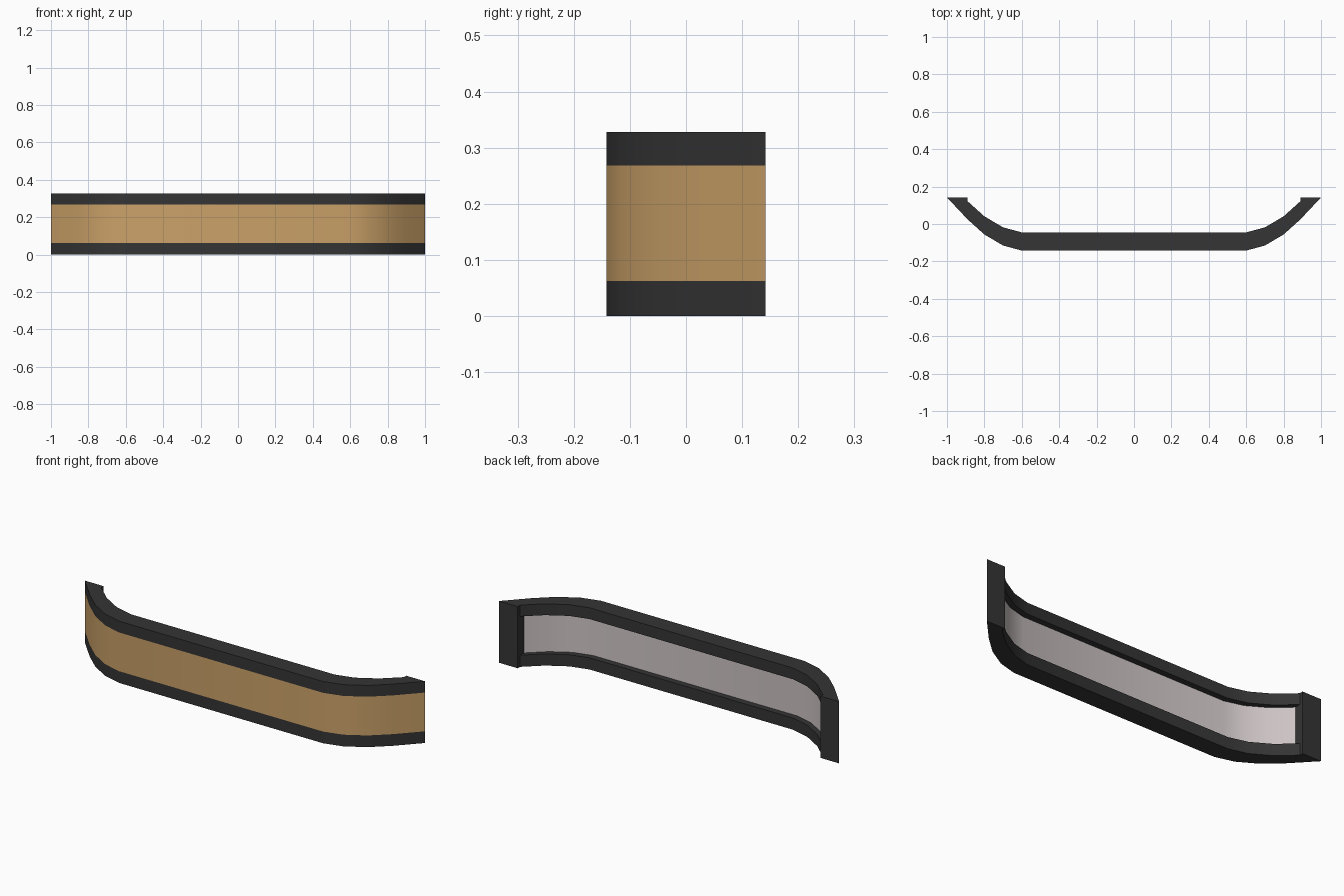
import bpy, bmesh

if "Cube" in bpy.data.objects:
    bpy.data.objects.remove(bpy.data.objects["Cube"])

HEIGHT, BAND = 0.328, 0.062
DEPTH = 0.097          # rail depth along y
PANEL = 0.065          # panel depth along y, back is recessed in the rails
END_Y = 0.142


def material(name, color):
    m = bpy.data.materials.new(name)
    m.diffuse_color = (*color, 1)
    m.use_nodes = True
    m.node_tree.nodes["Principled BSDF"].inputs["Base Color"].default_value = m.diffuse_color
    return m


DARK = material("dark_trim", (0.035, 0.035, 0.035))
TAN = material("tan_face", (0.60, 0.36, 0.14))
GREY = material("pale_back", (0.62, 0.56, 0.56))

# Front outline in plan, mirrored to the full width
half = [(1.0, 0.142), (0.89, 0.025), (0.8, -0.056), (0.7, -0.115), (0.6, -0.142)]
front = [(-x, y) for x, y in half] + half[::-1]


def outline(depth):
    """Closed plan outline: front path, end caps and offset back path."""
    back = [(x, y + depth) for x, y in front[1:-1]][::-1]
    return front + [(0.89, END_Y)] + back + [(-0.89, END_Y)]


def prism(name, pts, z0, z1, mats, side_mat=None, closed=True):
    bm = bmesh.new()
    lo = [bm.verts.new((x, y, z0)) for x, y in pts]
    hi = [bm.verts.new((x, y, z1)) for x, y in pts]
    n = len(pts)
    for i in range(n):
        j = (i + 1) % n
        f = bm.faces.new((lo[i], lo[j], hi[j], hi[i]))
        f.material_index = side_mat(i) if side_mat else 0
    if closed:
        bm.faces.new(lo[::-1])
        bm.faces.new(hi)
    me = bpy.data.meshes.new(name)
    bm.to_mesh(me)
    bm.free()
    for m in mats:
        me.materials.append(m)
    ob = bpy.data.objects.new(name, me)
    bpy.context.collection.objects.link(ob)
    bpy.context.view_layer.objects.active = ob
    bpy.ops.object.select_all(action='DESELECT')
    ob.select_set(True)
    bpy.ops.object.shade_smooth_by_angle(angle=0.52)
    return ob


# Upper and lower rails
prism("lower_rail", outline(DEPTH), 0, BAND, [DARK])
prism("upper_rail", outline(DEPTH), HEIGHT - 0.06, HEIGHT, [DARK])

# Middle panel: tan front, dark end caps, pale recessed back
pts = outline(PANEL)
nf, n = len(front), len(pts)


def panel_mat(i):
    if i < nf - 1:
        return 1
    return 0 if i in (nf - 1, nf, n - 2, n - 1) else 2


prism("middle_panel", pts, BAND, HEIGHT - 0.06, [DARK, TAN, GREY], panel_mat, closed=False)
